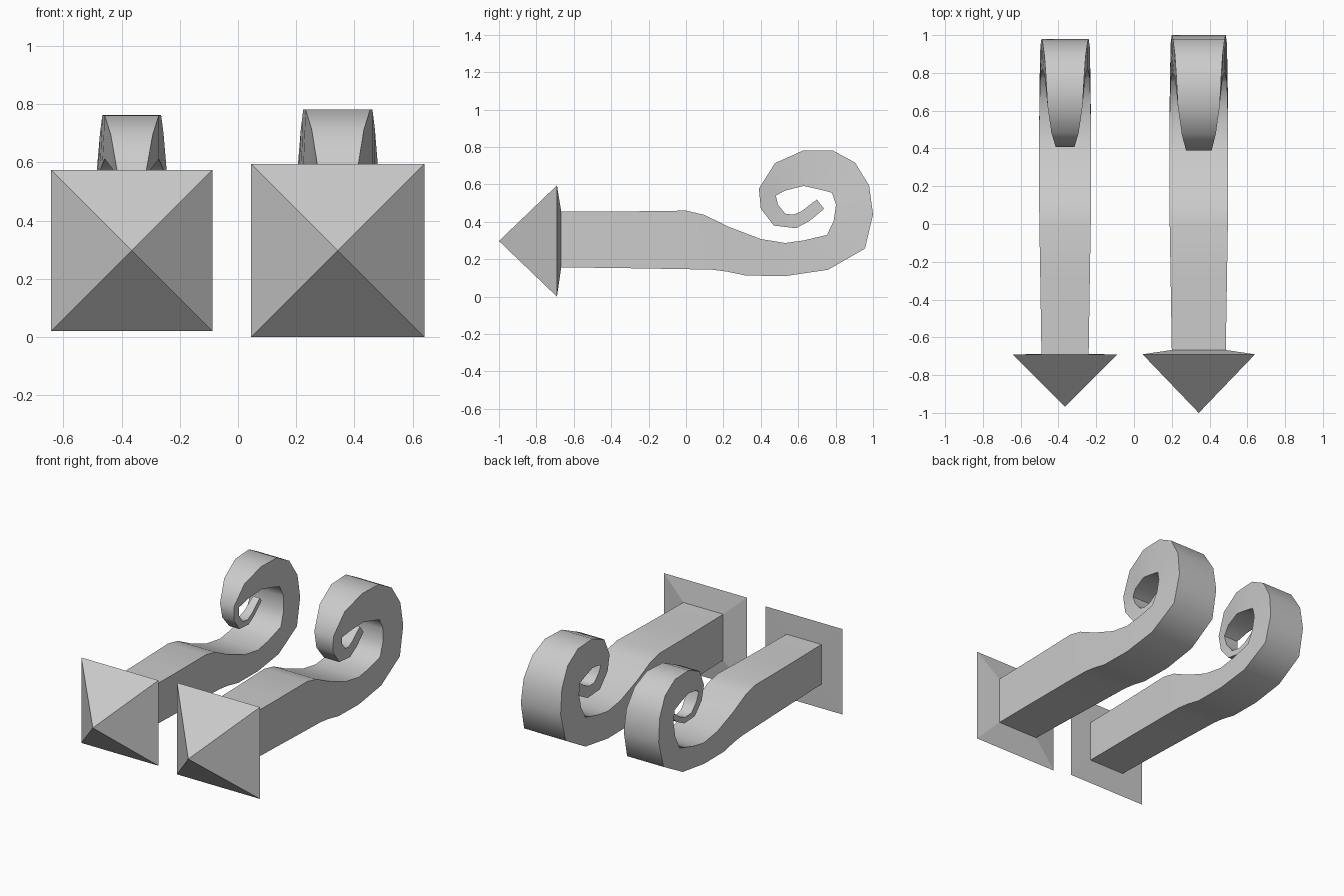
import bpy, bmesh
from mathutils import Vector

if "Cube" in bpy.data.objects:
    bpy.data.objects.remove(bpy.data.objects["Cube"])

# scroll sections: outer (y, z), inner (y, z), half width
SECTIONS = [
    (-.67, .157, -.67, .455, .143), (-.30, .152, -.30, .456, .149),
    (0, .147, 0, .46, .154), (.14, .144, .096, .438, .155),
    (.22, .134, .23, .373, .155), (.32, .113, .40, .308, .155),
    (.53, .11, .53, .287, .155), (.76, .144, .626, .30, .153),
    (.957, .257, .754, .33, .149), (1, .439, .79, .406, .143),
    (.979, .594, .802, .492, .137), (.904, .717, .78, .556, .127),
    (.786, .781, .706, .575, .119), (.626, .781, .63, .592, .111),
    (.476, .714, .53, .567, .09), (.39, .578, .48, .54, .068),
    (.40, .47, .492, .492, .06), (.47, .38, .53, .444, .055),
    (.588, .366, .572, .438, .05), (.663, .406, .615, .455, .046),
    (.738, .47, .70, .519, .042)]


def loft(name, rings, tip=None):
    """Skin a series of four-point rings; close the start with a tip or a cap."""
    bm = bmesh.new()
    loops = [[bm.verts.new(p) for p in ring] for ring in rings]
    for a, b in zip(loops, loops[1:]):
        for i in range(4):
            j = (i + 1) % 4
            bm.faces.new((a[i], a[j], b[j], b[i]))
    bm.faces.new(loops[-1])
    if tip:
        t = bm.verts.new(tip)
        for i in range(4):
            bm.faces.new((t, loops[0][i], loops[0][(i + 1) % 4]))
    else:
        bm.faces.new(loops[0])
    bmesh.ops.recalc_face_normals(bm, faces=bm.faces)
    mesh = bpy.data.meshes.new(name)
    bm.to_mesh(mesh)
    bm.free()
    ob = bpy.data.objects.new(name, mesh)
    bpy.context.collection.objects.link(ob)
    return ob


def rect(x, y, z0, z1, w):
    return [(x - w, y, z0), (x + w, y, z0), (x + w, y, z1), (x - w, y, z1)]


def bracket(side, x, inset, half, tip_y, back_y):
    # curled shaft, thinned by the inset
    rings = []
    for oy, oz, iy, iz, w in SECTIONS:
        o, i = Vector((0, oy, oz)), Vector((0, iy, iz))
        d = (i - o) * min(inset / (i - o).length, .25)
        if inset == 0:
            d = Vector()
        o, i = o + d, i - d
        w -= min(inset, w * .5) * .9
        rings.append([(x - w, o.y, o.z), (x + w, o.y, o.z),
                      (x + w, i.y, i.z), (x - w, i.y, i.z)])
    for k in range(4):
        rings[0][k] = (rings[0][k][0], back_y, rings[0][k][2])
    shaft = loft(side + "_scroll_shaft", rings)
    bpy.ops.object.select_all(action='DESELECT')
    bpy.context.view_layer.objects.active = shaft
    shaft.select_set(True)
    bpy.ops.object.shade_smooth_by_angle(angle=1.05)

    # pyramid head with its back collar
    c = .2975
    z0, z1 = rings[0][0][2], rings[0][2][2]
    w = rings[0][1][0] - x
    loft(side + "_pyramid_head",
         [rect(x, -.69, c - half, c + half, half), rect(x, back_y, z0, z1, w)],
         (x, tip_y, c))


bracket("right", .343, 0, .2975, -1, -.667)
bracket("left", -.365, .02, .277, -.967, -.689)
